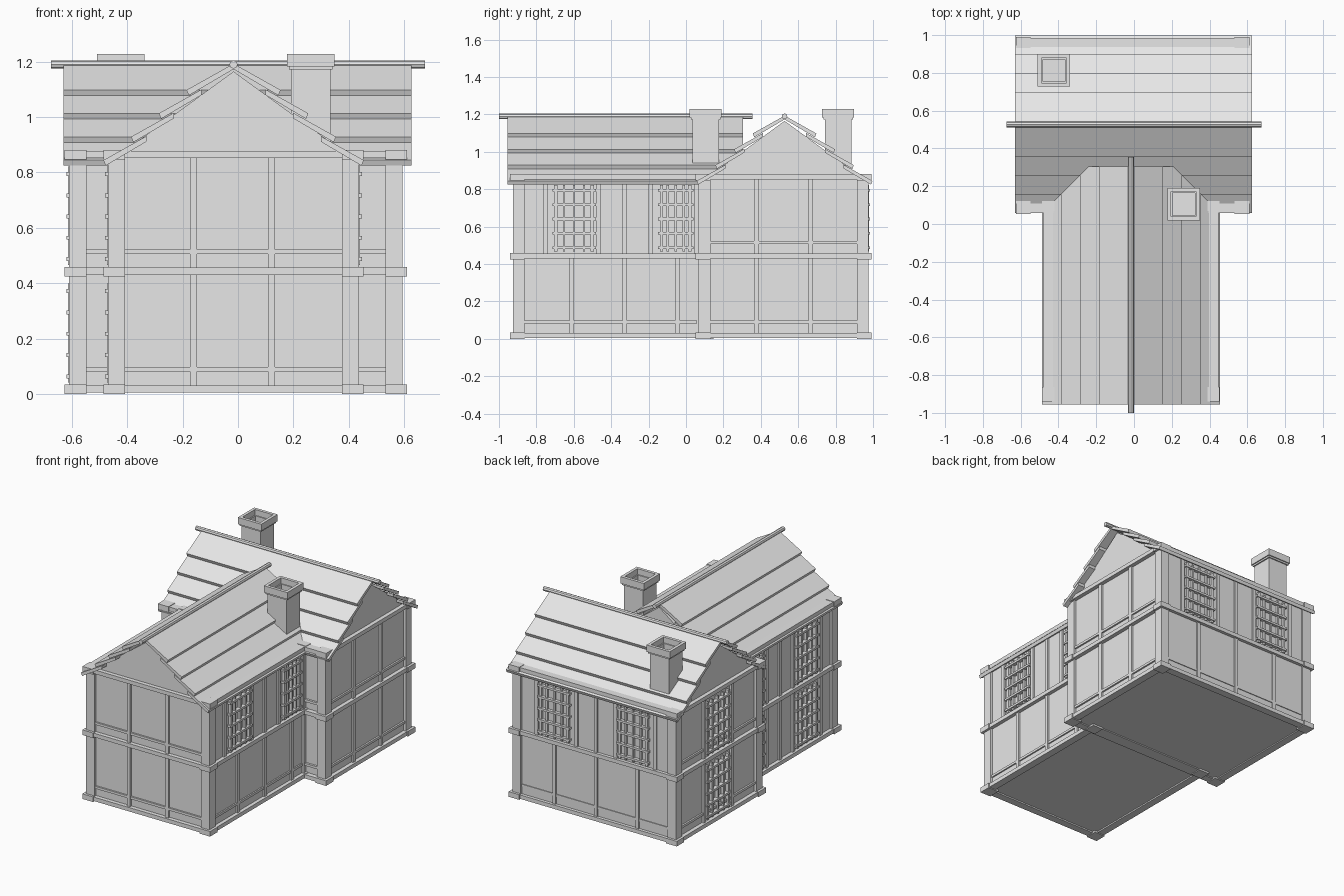
import bpy, bmesh, math
from mathutils import Vector, Matrix

cube = bpy.data.objects.get("Cube")
if cube:
    bpy.data.objects.remove(cube)

grey = bpy.data.materials.new("plain_grey")
grey.use_nodes = True
grey.diffuse_color = (0.8, 0.8, 0.8, 1)
grey.node_tree.nodes["Principled BSDF"].inputs["Base Color"].default_value = (0.8, 0.8, 0.8, 1)

parts = {}


def mesh_for(name):
    return parts.setdefault(name, bmesh.new())


def box(name, x, y, z, matrix=None):
    """Box from three (low, high) ranges, added to the named part."""
    size = Matrix.Diagonal((x[1] - x[0], y[1] - y[0], z[1] - z[0], 1))
    place = Matrix.Translation((sum(x) / 2, sum(y) / 2, sum(z) / 2)) @ size
    bmesh.ops.create_cube(mesh_for(name), size=1, matrix=(matrix or Matrix()) @ place)


def prism(name, profile, start, end, matrix):
    """Profile of (across, up) points extruded along the local y axis."""
    bm = mesh_for(name)
    face = bm.faces.new([bm.verts.new(matrix @ Vector((a, start, h))) for a, h in profile])
    new = bmesh.ops.extrude_face_region(bm, geom=[face])
    shift = matrix.to_3x3() @ Vector((0, end - start, 0))
    verts = [v for v in new["geom"] if isinstance(v, bmesh.types.BMVert)]
    bmesh.ops.translate(bm, verts=verts, vec=shift)


# Frames of the two wings: local y runs along each ridge
REAR = Matrix.Translation((0, 0.527, 0)) @ Matrix.Rotation(-math.pi / 2, 4, "Z")
FRONT = Matrix.Translation((-0.016, 0, 0))
FLOORS = (0.005, 0.43, 0.852)
BEAM = 0.026


# Bodies with gables
def body(name, matrix, half, start, end, base):
    eave = 1.165 - 0.73 * half
    prism(name, [(-half, base), (half, base), (half, eave), (0, 1.165), (-half, eave)],
          start, end, matrix)


body("rear_wing_walls", REAR, 0.437, -0.593, 0.578, 0.012)
body("front_wing_walls", FRONT, 0.438, -0.908, 0.305, 0.014)


# Corner posts, ring beams and corner blocks
def timber_frame(name, x0, x1, y0, y1):
    w, out = 0.062, 0.01
    for x in ((x0, x0 + w), (x1 - w, x1)):
        for y in ((y0, y0 + w), (y1 - w, y1)):
            box(name + "_corner_posts", x, y, (0.01, 0.86))
    for z in FLOORS:
        level = (z, z + BEAM)
        for x in ((x0 - out, x0 + 0.04), (x1 - 0.04, x1 + out)):
            box(name + "_beams", x, (y0, y1), level)
        for y in ((y0 - out, y0 + 0.04), (y1 - 0.04, y1 + out)):
            box(name + "_beams", (x0, x1), y, level)
        block = (max(0, z - 0.005), z + BEAM + 0.003)
        for x in ((x0 - 0.016, x0 + w), (x1 - w, x1 + 0.016)):
            for y in ((y0 - 0.016, y0 + w), (y1 - w, y1 + 0.016)):
                box(name + "_corner_blocks", x, y, block)


timber_frame("rear_wing", -0.61, 0.595, 0.068, 0.975)
timber_frame("front_wing", -0.47, 0.437, -0.925, 0.13)


# Timbers on one wall face: u runs along the wall, depth outward from it
def on_wall(name, side, plane, u, depth, z):
    sign = 1 if side[0] == "+" else -1
    d = sorted((plane + sign * depth[0], plane + sign * depth[1]))
    if side[1] == "x":
        box(name, d, u, z)
    else:
        box(name, u, d, z)


def window(name, side, plane, u0, u1, z0, z1):
    a, b, w = u0 + 0.035, u1 - 0.012, 0.012
    rows, cols = 5, 4
    # casement frame and sill
    for u in ((a, a + 0.018), (b - 0.018, b)):
        on_wall(name, side, plane, u, (-0.02, 0.004), (z0, z1))
    # lattice bars
    for i in range(1, cols):
        u = a + (b - a) * i / cols
        on_wall(name, side, plane, (u - w / 2, u + w / 2), (-0.02, 0.002), (z0, z1))
    for i in range(rows):
        z = z0 + 0.015 + (z1 - z0 - 0.05) * i / (rows - 1)
        on_wall(name, side, plane, (a - 0.01, b + 0.01), (-0.02, 0.01), (z, z + 0.014))


def storey(name, side, plane, floor, start, end, posts, windows=()):
    z0, z1 = FLOORS[floor] + BEAM, FLOORS[floor + 1]
    for p in posts:
        on_wall(name + "_studs", side, plane, (p - 0.0125, p + 0.0125), (-0.02, -0.003), (z0, z1))
    if not windows or len(windows) == 1:
        on_wall(name + "_rails", side, plane, (start, end), (-0.02, -0.006), (z0 + 0.05, z0 + 0.066))
    for u0, u1 in windows:
        window(name + "_windows", side, plane, u0, u1, z0 + 0.01, z1 - 0.03)


wing_bays = (-0.61, -0.328, -0.045)
window_studs = (-0.752, -0.468, -0.328, -0.188, 0.055)
wing_windows = ((-0.74, -0.48), (-0.175, 0.042))
back_studs = (0.42, 0.13, -0.015, -0.16, -0.45)
back_windows = ((0.143, 0.408), (-0.437, -0.172))
side_studs = (0.377, 0.667)
side_windows = ((0.38, 0.665),)

for floor in (0, 1):
    storey("front_wall", "-y", -0.925, floor, -0.42, 0.39, (-0.16, 0.121))
    storey("rear_right_wall", "+x", 0.595, floor, 0.12, 0.93, side_studs)
    storey("rear_left_wall", "-x", -0.61, floor, 0.12, 0.93, side_studs, side_windows)
    storey("front_wing_left_wall", "-x", -0.47, floor, -0.87, 0.06, window_studs, wing_windows)
    # short stretches beside the front wing
    storey("rear_front_wall", "-y", 0.068, floor, -0.56, 0.55, ())
storey("front_wing_right_wall", "+x", 0.437, 0, -0.87, 0.06, wing_bays)
storey("front_wing_right_wall", "+x", 0.437, 1, -0.87, 0.06, window_studs, wing_windows)
storey("back_wall", "+y", 0.975, 0, -0.56, 0.55, (-0.32, -0.015, 0.29))
storey("back_wall", "+y", 0.975, 1, -0.56, 0.55, back_studs, back_windows)


# Roof: overlapping courses, each flatter than the overall pitch
def roof(name, matrix, start, end, ridge_start, ridge_end):
    pitch, thick = 0.56, 0.02
    for side in (-1, 1):
        for i in range(4):
            low = 0.17 + 0.1 * i
            top = 1.098 - 0.0845 * i
            high = 0 if i == 0 else low - 0.155
            rise = top + pitch * (low - high)
            profile = [(side * low, top), (side * high, rise), (side * high, rise - thick),
                       (side * (low - 0.008), top - thick)]
            prism(name + "_courses", profile, start, end, matrix)
    # ridge pole
    pole = matrix @ Matrix.Translation((0, (ridge_start + ridge_end) / 2, 1.19))
    bmesh.ops.create_cone(mesh_for(name + "_ridge"), cap_ends=True, segments=8,
                          radius1=0.015, radius2=0.015, depth=ridge_end - ridge_start,
                          matrix=pole @ Matrix.Rotation(math.pi / 2, 4, "X"))


roof("rear_roof", REAR, -0.63, 0.626, -0.675, 0.675)
roof("front_roof", FRONT, -0.955, 0.305, -1.0, 0.355)


# Chimneys: hollow square shafts with a stepped cap
def square_tube(name, cx, cy, half, wall, z):
    inner = half - wall
    for s in (-1, 1):
        a, b = sorted((s * inner, s * half))
        box(name, (cx + a, cx + b), (cy - half, cy + half), z)
        box(name, (cx - inner, cx + inner), (cy + a, cy + b), z)


for name, cx, cy in (("front_chimney", 0.263, 0.105), ("rear_chimney", -0.424, 0.813)):
    square_tube(name, cx, cy, 0.071, 0.012, (0.86, 1.19))
    box(name, (cx - 0.06, cx + 0.06), (cy - 0.06, cy + 0.06), (0.87, 1.12))
    square_tube(name + "_cap", cx, cy, 0.079, 0.02, (1.172, 1.185))
    square_tube(name + "_cap", cx, cy, 0.086, 0.02, (1.183, 1.228))

# Turn the gathered parts into objects
for name, bm in parts.items():
    bmesh.ops.recalc_face_normals(bm, faces=bm.faces)
    mesh = bpy.data.meshes.new(name)
    bm.to_mesh(mesh)
    bm.free()
    mesh.materials.append(grey)
    bpy.context.scene.collection.objects.link(bpy.data.objects.new(name, mesh))
